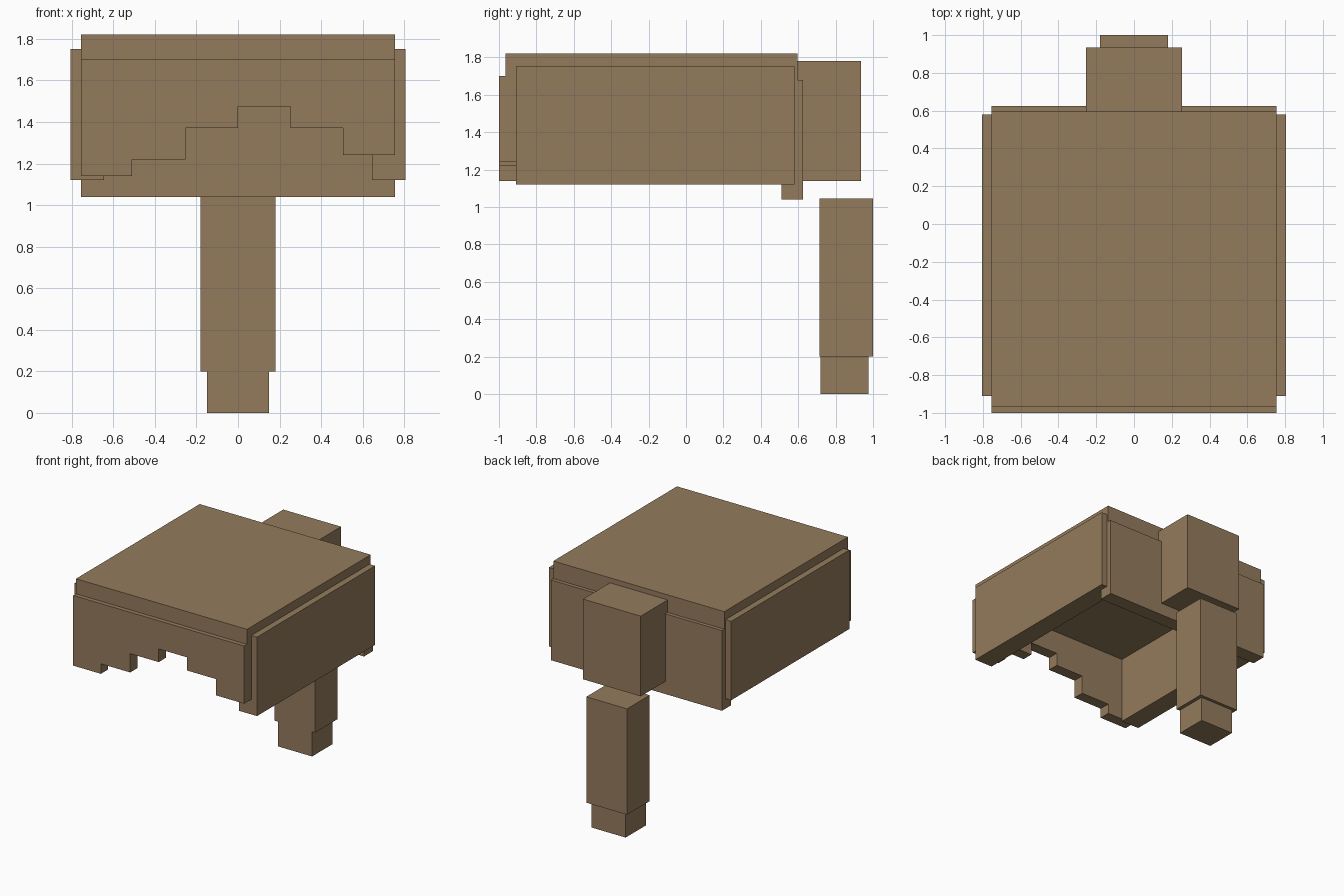
import bpy
import bmesh

cube = bpy.data.objects.get("Cube")
if cube:
    bpy.data.objects.remove(cube, do_unlink=True)

# Single flat colour
brown = bpy.data.materials.new("warm_brown")
brown.use_nodes = True
colour = (0.296, 0.198, 0.107, 1)
brown.diffuse_color = colour
bsdf = next(n for n in brown.node_tree.nodes if n.type == "BSDF_PRINCIPLED")
bsdf.inputs["Base Color"].default_value = colour
bsdf.inputs["Roughness"].default_value = 0.8


def finish(name, bm):
    bmesh.ops.recalc_face_normals(bm, faces=bm.faces)
    mesh = bpy.data.meshes.new(name)
    bm.to_mesh(mesh)
    bm.free()
    mesh.materials.append(brown)
    obj = bpy.data.objects.new(name, mesh)
    bpy.context.collection.objects.link(obj)
    return obj


def box(name, xs, ys, zs):
    """Box from its lower and upper limits on each axis."""
    bm = bmesh.new()
    bmesh.ops.create_cube(bm, size=1)
    for v in bm.verts:
        v.co = [lim[0] if c < 0 else lim[1] for c, lim in zip(v.co, (xs, ys, zs))]
    return finish(name, bm)


def prism(name, outline, y0, y1):
    """Extrude an x-z outline along y."""
    bm = bmesh.new()
    face = bm.faces.new([bm.verts.new((x, y0, z)) for x, z in outline])
    ext = bmesh.ops.extrude_face_region(bm, geom=[face])
    for v in ext["geom"]:
        if isinstance(v, bmesh.types.BMVert):
            v.co.y = y1
    return finish(name, bm)


# Hollow cap: top, two sides and back
box("top_slab", (-0.755, 0.755), (-0.965, 0.595), (1.66, 1.82))
for side, xs in (("right", (-0.805, -0.645)), ("left", (0.645, 0.805))):
    box(side + "_side_panel", xs, (-0.91, 0.58), (1.12, 1.75))
box("back_panel", (-0.755, 0.755), (0.51, 0.625), (1.04, 1.68))

# Front panel with a stepped lower edge
edges = [-0.755, -0.51, -0.252, 0, 0.252, 0.505, 0.755]
heights = [1.14, 1.22, 1.37, 1.475, 1.37, 1.24]
outline = [(edges[-1], 1.7), (edges[0], 1.7)]
for x0, x1, z in zip(edges, edges[1:], heights):
    outline += [(x0, z), (x1, z)]
prism("front_fringe", outline, -1, -0.91)

# Rear block and the hanging tail
box("rear_block", (-0.255, 0.255), (0.595, 0.935), (1.14, 1.78))
box("tail", (-0.18, 0.18), (0.715, 1), (0.2, 1.045))
box("tail_tip", (-0.15, 0.15), (0.72, 0.975), (0, 0.2))
